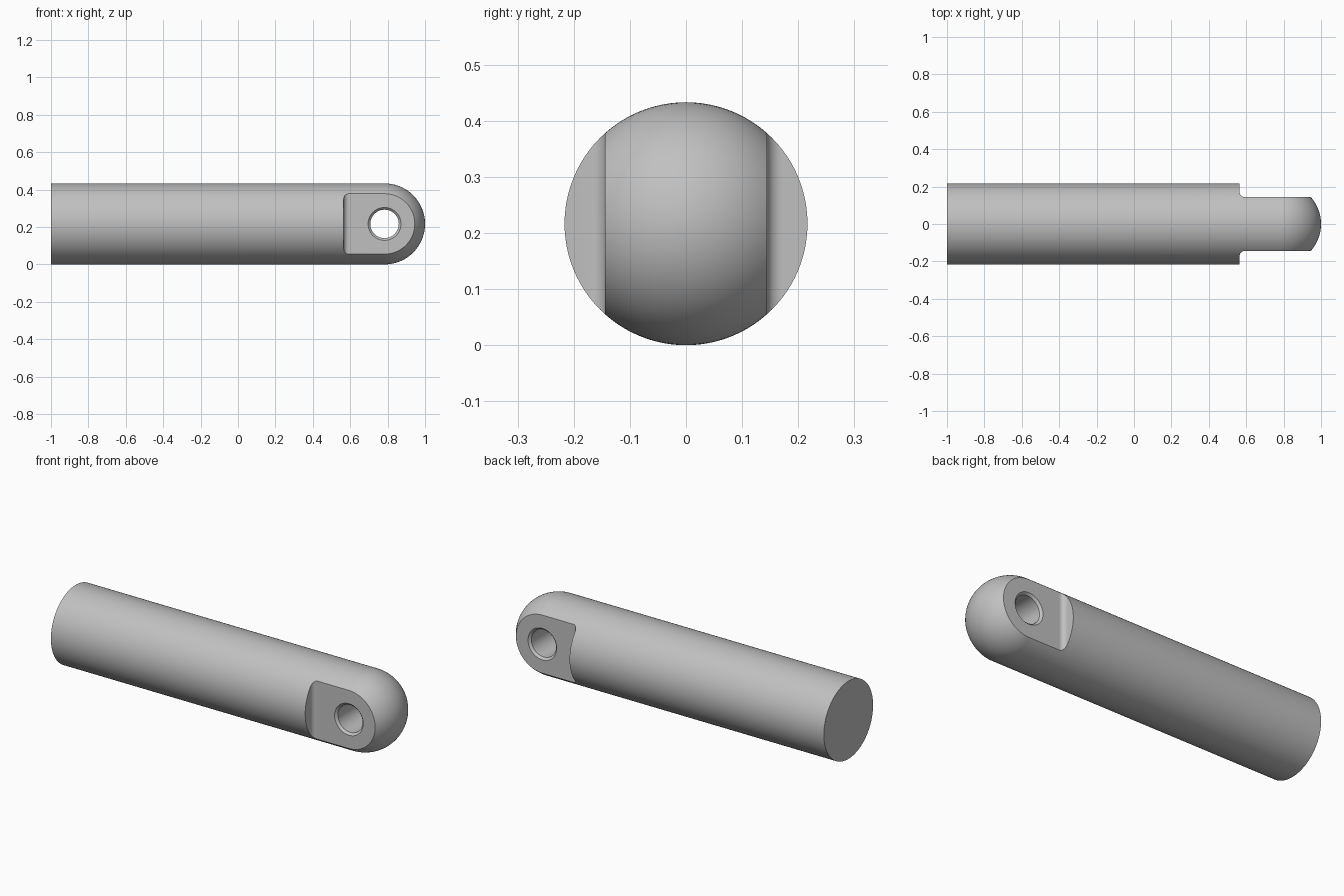
import bpy
import bmesh
from math import sin, cos, pi, radians
from mathutils import Matrix, Vector

cube = bpy.data.objects.get("Cube")
if cube:
    bpy.data.objects.remove(cube, do_unlink=True)

R = 0.2165              # rod radius
TIP = 1 - R             # centre of the rounded end and of the pin hole
FLAT = 0.144            # half thickness of the eye
STEP = 0.565            # where the flats begin
FILLET = 0.027
BORE, CHAMFER = 0.076, 0.012

steel = bpy.data.materials.new("grey_steel")
steel.use_nodes = True
colour = (0.53, 0.53, 0.53, 1)
steel.diffuse_color = colour
steel.node_tree.nodes["Principled BSDF"].inputs["Base Color"].default_value = colour


def finish(name, bm):
    bmesh.ops.remove_doubles(bm, verts=bm.verts, dist=1e-5)
    bmesh.ops.recalc_face_normals(bm, faces=bm.faces)
    mesh = bpy.data.meshes.new(name)
    bm.to_mesh(mesh)
    bm.free()
    mesh.materials.append(steel)
    obj = bpy.data.objects.new(name, mesh)
    bpy.context.collection.objects.link(obj)
    return obj


def lathe(name, profile, steps, matrix):
    """Turn (radius, height) points about z, then place the result."""
    bm = bmesh.new()
    verts = [bm.verts.new((r, 0, h)) for r, h in profile]
    edges = [bm.edges.new(pair) for pair in zip(verts, verts[1:])]
    bmesh.ops.spin(bm, geom=verts + edges, cent=(0, 0, 0), axis=(0, 0, 1),
                   angle=2 * pi, steps=steps, use_duplicate=False)
    bmesh.ops.transform(bm, matrix=matrix, verts=bm.verts)
    return finish(name, bm)


def flat_cutter(side):
    """Block with one filleted corner that mills a flat on one side."""
    corner = [(STEP + FILLET * (1 - cos(a)), FLAT + FILLET * (1 - sin(a)))
              for a in (pi / 2 * i / 8 for i in range(9))]
    outline = [(STEP, 0.4)] + corner + [(1.2, FLAT), (1.2, 0.4)]
    bm = bmesh.new()
    face = bm.faces.new([bm.verts.new((x, side * y, -0.2)) for x, y in outline])
    new = bmesh.ops.extrude_face_region(bm, geom=[face])["geom"]
    bmesh.ops.translate(bm, vec=Vector((0, 0, 0.8)),
                        verts=[v for v in new if isinstance(v, bmesh.types.BMVert)])
    return finish("flat_cutter", bm)


# Rod with a hemispherical end
dome = [(R * cos(a), TIP + R * sin(a)) for a in (pi / 2 * i / 24 for i in range(24))]
rod = lathe("rod_end", [(0, -1), (R, -1)] + dome + [(0, 1)], 96,
            Matrix.Translation((0, 0, R)) @ Matrix.Rotation(pi / 2, 4, "Y"))

# Chamfered pin hole
half = [(0, 0.3), (BORE + CHAMFER, 0.3), (BORE + CHAMFER, FLAT), (BORE, FLAT - CHAMFER)]
hole = lathe("pin_hole_cutter", half + [(r, -h) for r, h in reversed(half)], 64,
             Matrix.Translation((TIP, 0, R)) @ Matrix.Rotation(pi / 2, 4, "X"))

# Mill the flats and drill the hole
cutters = [flat_cutter(-1), flat_cutter(1), hole]
bpy.ops.object.select_all(action="DESELECT")
bpy.context.view_layer.objects.active = rod
rod.select_set(True)
for cutter in cutters:
    mod = rod.modifiers.new("cut", "BOOLEAN")
    mod.operation = "DIFFERENCE"
    mod.solver = "EXACT"
    mod.object = cutter
    bpy.ops.object.modifier_apply(modifier=mod.name)
    bpy.data.objects.remove(cutter, do_unlink=True)

# Smooth shading with crisp machined edges
bpy.ops.object.shade_smooth_by_angle(angle=radians(25))
weighted = rod.modifiers.new("weighted_normals", "WEIGHTED_NORMAL")
weighted.keep_sharp = True
